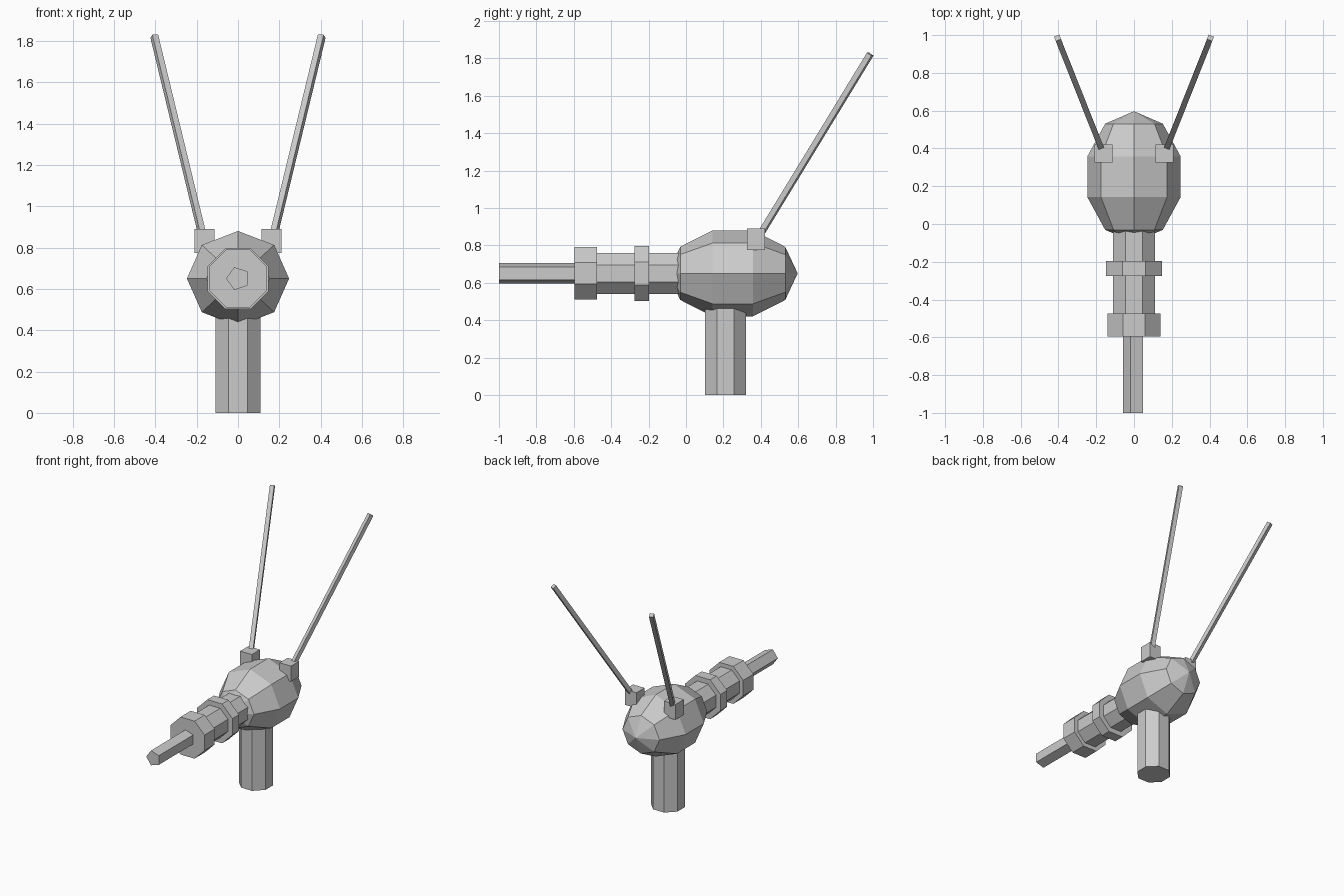
import bpy
from math import cos, pi, radians
from mathutils import Vector

if "Cube" in bpy.data.objects:
    bpy.data.objects.remove(bpy.data.objects["Cube"])


def barrel_section(name, y0, y1, radius, sides=8, spin=0.0):
    """Prism lying along y at barrel height."""
    bpy.ops.mesh.primitive_cylinder_add(vertices=sides, radius=radius, depth=y1 - y0)
    ob = bpy.context.object
    ob.name = name
    for v in ob.data.vertices:
        c, s = cos(spin), cos(spin - pi / 2)
        x, y, z = v.co
        v.co = (x * c - y * s, z, x * s + y * c)
    ob.data.flip_normals()
    ob.location = (0, (y0 + y1) / 2, 0.65)
    return ob


def flat_radius(apothem):
    return apothem / cos(pi / 8)


# Faceted body with its poles along y
bpy.ops.mesh.primitive_uv_sphere_add(segments=8, ring_count=5, radius=1,
                                     location=(0, 0.25, 0.65), rotation=(radians(90), 0, 0))
body = bpy.context.object
body.name = "body"
body.scale = (0.26, 0.242, 0.347)

# Support post
bpy.ops.mesh.primitive_cylinder_add(vertices=8, radius=flat_radius(0.11), depth=0.5,
                                    location=(0, 0.212, 0.25), rotation=(0, 0, pi / 8))
bpy.context.object.name = "post"

# Barrel, its two collars and the five-sided tip
barrel_section("barrel", -0.59, 0.0, flat_radius(0.11), spin=pi / 8)
barrel_section("rear_collar", -0.275, -0.197, flat_radius(0.147), spin=pi / 8)
barrel_section("front_collar", -0.595, -0.475, flat_radius(0.14), spin=pi / 8)
barrel_section("barrel_tip", -1.0, -0.55, 0.058, sides=5, spin=pi / 2)

# Rod mounts and slanted square rods on both sides
for side, label in ((-1, "left"), (1, "right")):
    bpy.ops.mesh.primitive_cube_add(size=1, location=(side * 0.162, 0.374, 0.832))
    mount = bpy.context.object
    mount.name = label + "_mount"
    mount.scale = (0.096, 0.096, 0.115)

    start = Vector((side * 0.165, 0.38, 0.83))
    end = Vector((side * 0.405, 0.985, 1.822))
    bpy.ops.mesh.primitive_cube_add(size=1, location=(start + end) / 2)
    rod = bpy.context.object
    rod.name = label + "_rod"
    rod.scale = (0.03, 0.03, (end - start).length)
    rod.rotation_euler = (end - start).to_track_quat('Z', 'Y').to_euler()
